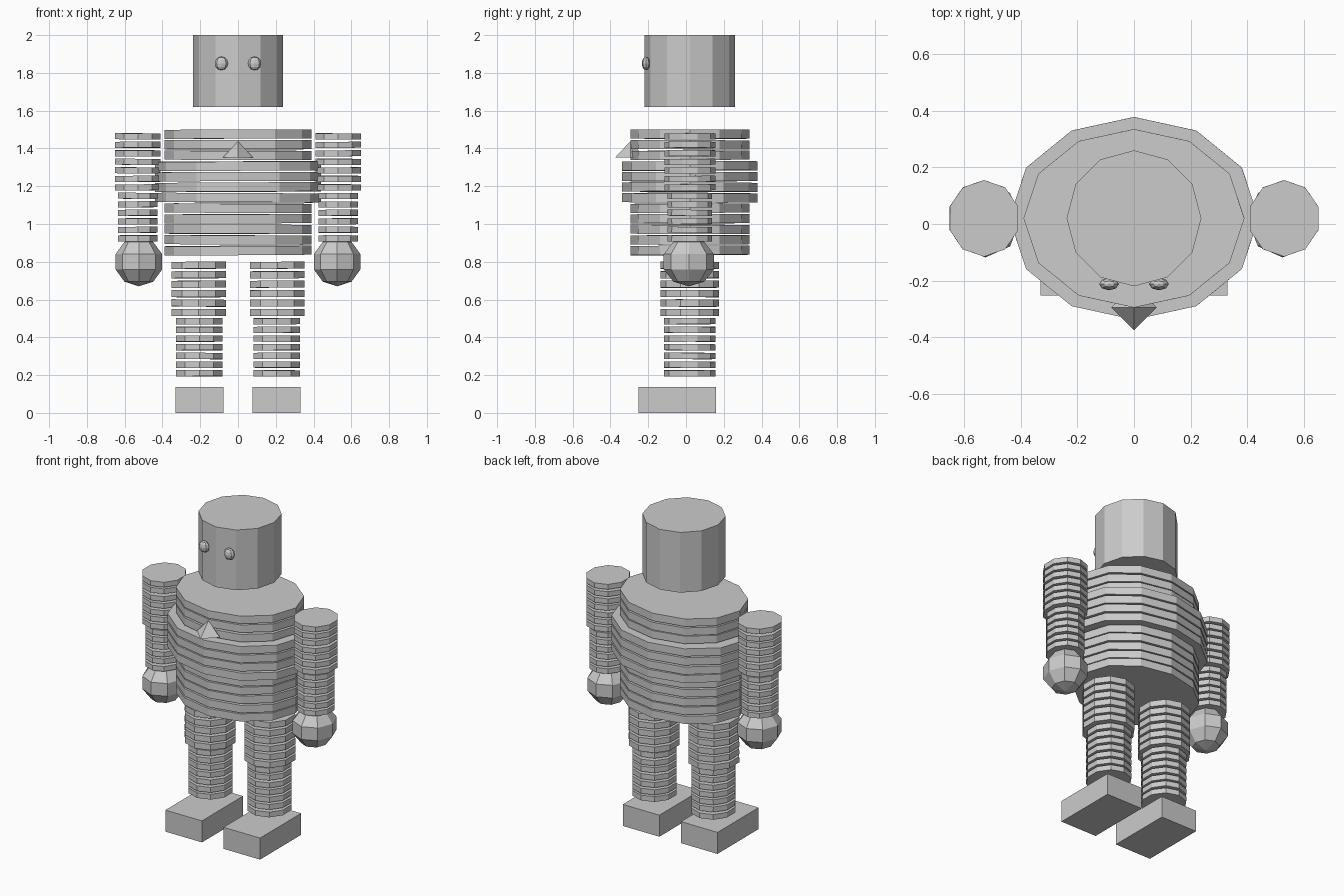
import bpy, math, random

if "Cube" in bpy.data.objects:
    bpy.data.objects.remove(bpy.data.objects["Cube"], do_unlink=True)

random.seed(4)
CY = 0.02  # shared depth centre of the body

grey = bpy.data.materials.new("plain grey")
grey.use_nodes = True
colour = (0.6, 0.6, 0.6, 1)
grey.diffuse_color = colour
grey.node_tree.nodes["Principled BSDF"].inputs["Base Color"].default_value = colour


def finish(name):
    ob = bpy.context.object
    ob.name = ob.data.name = name
    ob.data.materials.clear()
    ob.data.materials.append(grey)
    return ob


def disc(name, x, z_top, thick, rx, ry, sides, tilt=0.0):
    bpy.ops.mesh.primitive_cylinder_add(
        vertices=sides, radius=1, depth=1, end_fill_type='TRIFAN',
        location=(x, CY, z_top - thick / 2))
    ob = finish(name)
    ob.scale = (rx, ry, thick)
    ob.rotation_euler = (random.uniform(-tilt, tilt), random.uniform(-tilt, tilt), 0)
    return ob


def stack(name, x, z_top, count, pitch, thick, rx, ry, sides, tilt):
    for i in range(count):
        disc(f"{name}_ring_{i + 1}", x, z_top - i * pitch, thick, rx, ry, sides, tilt)


def ball(name, segments, rings, place, size):
    bpy.ops.mesh.primitive_uv_sphere_add(
        segments=segments, ring_count=rings, radius=1, location=place)
    finish(name).scale = size


# Head
disc("head", 0, 2.0, 0.38, 0.238, 0.24, 12)

# Torso: chest, wide middle, belly
stack("chest", 0, 1.5, 3, 0.056, 0.048, 0.39, 0.315, 12, 0.006)
stack("waist", 0, 1.331, 4, 0.056, 0.048, 0.44, 0.358, 12, 0.006)
stack("belly", 0, 1.108, 5, 0.056, 0.048, 0.39, 0.315, 12, 0.006)

# Chest gem
bpy.ops.mesh.primitive_cone_add(vertices=4, radius1=0.08, radius2=0, depth=0.085,
                                location=(0, -0.295, 1.395))
finish("chest_gem")

for side, s in (("left", 1), ("right", -1)):
    # Arms and hands
    stack(f"{side}_upper_arm", s * 0.53, 1.48, 7, 0.045, 0.032, 0.127, 0.135, 10, 0.012)
    stack(f"{side}_forearm", s * 0.53, 1.165, 6, 0.045, 0.032, 0.11, 0.118, 10, 0.012)
    ball(f"{side}_hand", 8, 5, (s * 0.525, 0.015, 0.80), (0.13, 0.14, 0.13))

    # Legs and feet
    stack(f"{side}_thigh", s * 0.208, 0.80, 6, 0.05, 0.037, 0.152, 0.155, 10, 0.01)
    stack(f"{side}_shin", s * 0.205, 0.502, 7, 0.046, 0.033, 0.13, 0.136, 10, 0.01)
    bpy.ops.mesh.primitive_cube_add(size=1, location=(s * 0.203, -0.047, 0.068))
    finish(f"{side}_foot").scale = (0.255, 0.41, 0.136)

    # Eyes
    ball(f"{side}_eye", 8, 6, (s * 0.088, -0.212, 1.85), (0.035, 0.022, 0.036))
